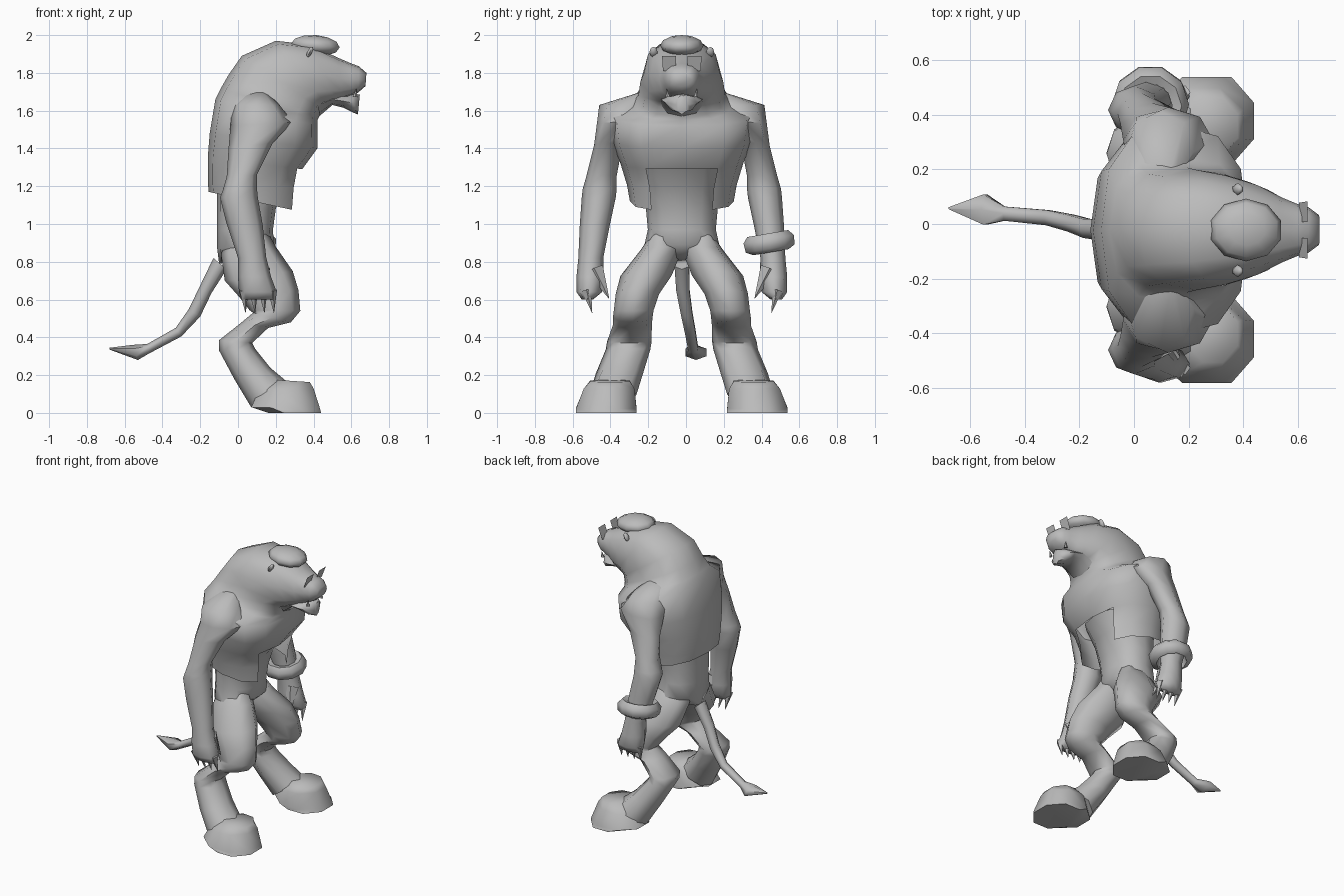
import bpy, bmesh, math
from mathutils import Vector, Matrix

cube = bpy.data.objects.get("Cube")
if cube:
    bpy.data.objects.remove(cube)

grey = bpy.data.materials.new("plain grey")
grey.use_nodes = True
grey.diffuse_color = (0.5, 0.5, 0.5, 1)
grey.node_tree.nodes["Principled BSDF"].inputs["Base Color"].default_value = (0.5, 0.5, 0.5, 1)

# The body's mirror plane sits off centre, because one wrist carries a band
MIDDLE = Matrix.Translation((0, -.022, 0))


def finish(name, bm, angle=65):
    bm.transform(MIDDLE)
    mesh = bpy.data.meshes.new(name)
    bm.to_mesh(mesh)
    bm.free()
    mesh.materials.append(grey)
    ob = bpy.data.objects.new(name, mesh)
    bpy.context.collection.objects.link(ob)
    bpy.ops.object.select_all(action='DESELECT')
    ob.select_set(True)
    bpy.context.view_layer.objects.active = ob
    bpy.ops.object.shade_smooth_by_angle(angle=math.radians(angle))
    return ob


def loft(name, rings, n=8, side=1, flat=False, remove=None, power=1):
    """Rings are (back x, back z, front x, front z, half width, centre y)."""
    bm = bmesh.new()
    half = 0.5 if flat else 0
    grow = 1 / math.cos(math.pi / n) if flat else 1
    loops = []

    def bulge(c):
        return math.copysign(abs(c) ** power, c)

    for x0, z0, x1, z1, b, *y in rings:
        mid = Vector(((x0 + x1) / 2, side * (y[0] if y else 0), (z0 + z1) / 2))
        u = Vector(((x1 - x0) / 2, 0, (z1 - z0) / 2)) * grow
        v = Vector((0, side * b * grow, 0))
        turns = [2 * math.pi * (i + half) / n for i in range(n)]
        loops.append([bm.verts.new(mid + u * bulge(math.cos(t)) + v * bulge(math.sin(t)))
                      for t in turns])
    for low, high in zip(loops, loops[1:]):
        for i in range(n):
            j = (i + 1) % n
            bm.faces.new((low[i], low[j], high[j], high[i]))
    ends = [bm.faces.new(loops[0]), bm.faces.new(loops[-1])]
    bmesh.ops.recalc_face_normals(bm, faces=bm.faces)
    if remove:
        gone = [f for f in bm.faces if f is ends[0] or remove(f.calc_center_median())]
        bmesh.ops.delete(bm, geom=gone, context='FACES')
    return finish(name, bm)


def blob(name, centre, size, tilt=0, segs=10, rows=6):
    bm = bmesh.new()
    bmesh.ops.create_uvsphere(bm, u_segments=segs, v_segments=rows, radius=1)
    m = Matrix.Translation(centre) @ Matrix.Rotation(tilt, 4, 'Y') @ Matrix.Diagonal((*size, 1))
    bm.transform(m)
    return finish(name, bm)


def spike(name, base, tip, radius):
    base, tip = Vector(base), Vector(tip)
    bm = bmesh.new()
    bmesh.ops.create_cone(bm, cap_ends=True, segments=5, radius1=radius, radius2=0.001,
                          depth=(tip - base).length)
    turn = (tip - base).to_track_quat('Z', 'Y').to_matrix().to_4x4()
    bm.transform(Matrix.Translation((base + tip) / 2) @ turn)
    return finish(name, bm)


# Jacket, hunched back and head in one sweep, open at the lower front
loft("jacket_back_and_head", [
    (-.155, 1.17, .31, 1.07, .275),
    (-.16, 1.22, .32, 1.19, .29),
    (-.16, 1.35, .34, 1.29, .325),
    (-.15, 1.48, .42, 1.40, .37),
    (-.12, 1.66, .42, 1.52, .385),
    (-.09, 1.72, .42, 1.55, .27),
    (-.05, 1.79, .43, 1.57, .23),
    (.02, 1.89, .44, 1.61, .22),
    (.20, 1.97, .47, 1.63, .20),
    (.38, 1.95, .52, 1.64, .165),
    (.53, 1.88, .55, 1.66, .12),
    (.60, 1.85, .60, 1.68, .095),
    (.64, 1.835, .635, 1.695, .085),
    (.68, 1.80, .675, 1.73, .055),
], n=12, power=.78, remove=lambda c: c.x > .2 and abs(c.y) < .1 and c.z < 1.26)

# Waist and hips under the jacket
loft("waist", [
    (-.13, 1.36, .32, 1.31, .22),
    (-.11, 1.22, .24, 1.20, .20),
    (-.11, 1.08, .20, 1.08, .19),
    (-.11, .97, .185, .97, .18),
    (-.11, .87, .19, .89, .20),
    (-.10, .79, .11, .82, .07),
], n=12, power=.85)

# Lower jaw, cap and tail
loft("lower_jaw", [
    (.42, 1.69, .43, 1.57, .11),
    (.50, 1.69, .50, 1.63, .11),
    (.56, 1.685, .56, 1.615, .10),
    (.61, 1.69, .61, 1.59, .08),
    (.645, 1.685, .635, 1.58, .03),
])
blob("cap", (.41, 0, 1.945), (.135, .115, .055), .08)
loft("tail", [
    (-.13, .82, -.06, .76, .045, .00),
    (-.20, .675, -.14, .635, .04, .005),
    (-.26, .55, -.20, .51, .035, .025),
    (-.33, .45, -.30, .405, .032, .045),
    (-.48, .365, -.47, .315, .03, .06),
    (-.56, .36, -.53, .28, .064, .075),
    (-.68, .345, -.68, .335, .004, .08),
], n=6)

for s, word in ((1, "left"), (-1, "right")):
    # Sloping shoulder, sleeve, forearm and hand
    loft(word + "_arm", [
        (.04, 1.69, .15, 1.70, .05, .18),
        (-.03, 1.63, .22, 1.63, .15, .287),
        (-.04, 1.52, .29, 1.54, .12, .33),
        (-.05, 1.40, .185, 1.43, .075, .39),
        (-.06, 1.25, .10, 1.26, .08, .425),
        (-.08, 1.18, .10, 1.19, .09, .435),
        (-.095, 1.14, .105, 1.14, .09, .44),
        (-.06, 1.00, .13, 1.00, .08, .46),
        (.00, .82, .15, .82, .066, .482),
        (.00, .72, .175, .72, .073, .485),
        (.005, .64, .205, .64, .068, .49),
        (.02, .60, .20, .60, .03, .50),
    ], side=s)

    # Claws and thumb
    for i in range(4):
        x = .03 + .05 * i
        spike(f"{word}_claw_{i + 1}", (x, s * .505, .65), (x + .01, s * .475, .53), .027)
    spike(word + "_thumb", (.12, s * .46, .76), (.15, s * .385, .605), .05)

    # Thigh, bent knee, shin and ankle
    loft(word + "_leg", [
        (-.05, .97, .13, 1.01, .04, .09),
        (-.09, .84, .20, .88, .11, .11),
        (-.07, .70, .29, .75, .135, .19),
        (.01, .61, .32, .65, .115, .235),
        (.06, .545, .33, .54, .105, .255),
        (.08, .53, .28, .48, .105, .26),
        (.02, .48, .16, .45, .103, .262),
        (-.10, .385, .075, .37, .118, .278),
        (-.10, .33, .09, .34, .118, .285),
        (-.02, .18, .17, .24, .125, .33),
        (.07, .03, .26, .165, .125, .365),
    ], side=s)

    # Wedge foot, widest at the sole and sloping up to the ankle
    loft(word + "_foot", [
        (.16, 0, .44, 0, .16, .40),
        (.07, .03, .435, .02, .16, .40),
        (.11, .12, .40, .13, .135, .385),
        (.20, .175, .38, .163, .105, .38),
    ], side=s, flat=True)

    # Ear, fang and eye plate
    blob(word + "_ear", (.38, s * .15, 1.91), (.015, .022, .032), .5, 6, 4)
    spike(word + "_fang", (.62, s * .075, 1.675), (.625, s * .08, 1.715), .012)
    bm = bmesh.new()
    bm.faces.new([bm.verts.new((x, s * y, z)) for x, y, z in
                  ((.605, .03, 1.81), (.605, .10, 1.81), (.635, .105, 1.89), (.635, .03, 1.89))])
    finish(word + "_eye_plate", bm)

# Heavy wrist band on one arm
bm = bmesh.new()
band = []
for i in range(10):
    t = 2 * math.pi * i / 10
    out = Vector((math.cos(t), math.sin(t), 0))
    band.append([bm.verts.new(out * r + Vector((0, 0, z))) for r, z in
                 ((.08, .04), (.115, .05), (.142, .02), (.138, -.03), (.1, -.05))])
for i in range(10):
    a, b = band[i], band[(i + 1) % 10]
    for k in range(5):
        bm.faces.new((a[k], b[k], b[(k + 1) % 5], a[(k + 1) % 5]))
bmesh.ops.recalc_face_normals(bm, faces=bm.faces)
bm.transform(Matrix.Translation((.06, .463, .90)) @ Matrix.Rotation(.17, 4, 'X'))
finish("wrist_band", bm)
